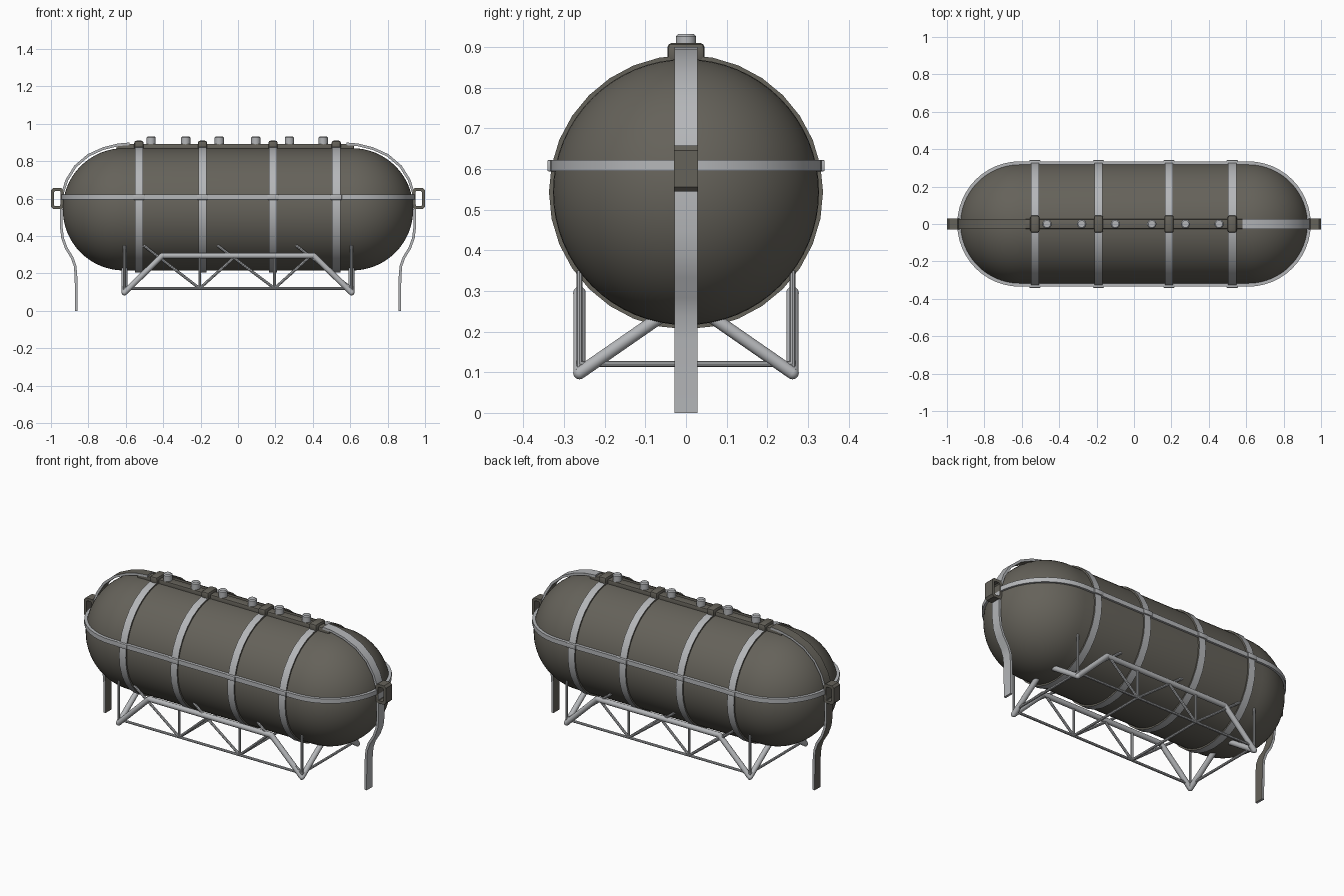
import bpy, bmesh, math
from mathutils import Vector, Matrix

if "Cube" in bpy.data.objects:
    bpy.data.objects.remove(bpy.data.objects["Cube"])

def mat(name, rgb):
    m = bpy.data.materials.new(name)
    m.diffuse_color = (*rgb, 1)
    m.use_nodes = True
    m.node_tree.nodes["Principled BSDF"].inputs["Base Color"].default_value = m.diffuse_color
    return m

OLIVE = mat("dark olive grey", (0.13, 0.122, 0.102))
GREY = mat("light grey", (0.46, 0.47, 0.485))
R, ZC, XE = 0.327, 0.543, 0.61      # tank radius, axis height, half straight length
RINGS = (-0.53, -0.19, 0.187, 0.525)

def finish(bm, name, mats, angle=35):
    bmesh.ops.recalc_face_normals(bm, faces=bm.faces[:])
    me = bpy.data.meshes.new(name)
    bm.to_mesh(me)
    bm.free()
    for m in mats:
        me.materials.append(m)
    ob = bpy.data.objects.new(name, me)
    bpy.context.collection.objects.link(ob)
    bpy.ops.object.select_all(action='DESELECT')
    ob.select_set(True)
    bpy.context.view_layer.objects.active = ob
    bpy.ops.object.shade_smooth_by_angle(angle=math.radians(angle))
    return ob

def lathe_x(name, prof, segs, mats, closed=False):
    """Revolve (x, r) points about the tank axis."""
    bm = bmesh.new()
    rows = []
    for x, r in prof:
        rows.append([bm.verts.new((x, r * math.cos(2 * math.pi * i / segs), ZC + r * math.sin(2 * math.pi * i / segs)))
                     for i in range(segs)])
    n = len(rows)
    for j in range(n if closed else n - 1):
        a, b = rows[j], rows[(j + 1) % n]
        for i in range(segs):
            k = (i + 1) % segs
            f = bm.faces.new((a[i], a[k], b[k], b[i]))
            if closed and j != 1:
                f.material_index = 1
    bmesh.ops.remove_doubles(bm, verts=bm.verts[:], dist=1e-5)
    return finish(bm, name, mats)

def ribbon(name, pts, thick, half, place, outer, inner, side, closed=False):
    """Flat strap along a 2D path; place(u, v, w) maps to 3D, w across the width."""
    bm = bmesh.new()
    rows, n = [], len(pts)
    for i, p in enumerate(pts):
        a = Vector(pts[(i - 1) % n] if closed or i else p)
        b = Vector(pts[(i + 1) % n] if closed or i < n - 1 else p)
        t = (b - a).normalized()
        nrm = Vector((-t.y, t.x)) * thick / 2
        p = Vector(p)
        rows.append([bm.verts.new(place(*(p + s * nrm), w)) for s, w in ((1, -half), (1, half), (-1, half), (-1, -half))])
    mats = [GREY, OLIVE]
    cols = [mats.index(c) for c in (outer, side, inner, side)]
    for i in range(n if closed else n - 1):
        a, b = rows[i], rows[(i + 1) % n]
        for k in range(4):
            f = bm.faces.new((a[k], a[(k + 1) % 4], b[(k + 1) % 4], b[k]))
            f.material_index = cols[k]
    if not closed:
        bm.faces.new(rows[0])
        bm.faces.new(rows[-1])
    return finish(bm, name, mats)

def tubes(name, segments, r, segs=12, joints=()):
    """Round bars between point pairs, with ball joints."""
    bm = bmesh.new()
    for a, b in segments:
        a, b = Vector(a), Vector(b)
        d = b - a
        m = Matrix.Translation((a + b) / 2) @ d.to_track_quat('Z', 'Y').to_matrix().to_4x4()
        bmesh.ops.create_cone(bm, cap_ends=True, segments=segs, radius1=r, radius2=r, depth=d.length, matrix=m)
    for j in joints:
        bmesh.ops.create_uvsphere(bm, u_segments=segs, v_segments=8, radius=r, matrix=Matrix.Translation(j))
    return finish(bm, name, [GREY])

def box(name, x, y, z, m, bevel=0.006):
    bm = bmesh.new()
    c = [(q[0] + q[1]) / 2 for q in (x, y, z)]
    s = [q[1] - q[0] for q in (x, y, z)]
    bmesh.ops.create_cube(bm, size=1, matrix=Matrix.Translation(c) @ Matrix.Diagonal((*s, 1)))
    bmesh.ops.bevel(bm, geom=bm.edges[:], offset=bevel, segments=2, affect='EDGES', profile=0.5)
    return finish(bm, name, [m])

# Tank shell with hemispherical ends
arc = [(XE + R * math.sin(a), R * math.cos(a)) for a in (math.pi / 2 * i / 16 for i in range(17))]
lathe_x("tank_shell", [(-x, r) for x, r in reversed(arc)] + arc, 64, [OLIVE])

# Hoops round the tank, with clamps on top and keepers over the side band
for i, x in enumerate(RINGS):
    w = 0.022
    lathe_x(f"hoop_{i}", [(x - w, 0.318), (x - w, 0.337), (x + w, 0.337), (x + w, 0.318)], 32, [GREY, OLIVE], True)
    box(f"hoop_clamp_{i}", (x - 0.025, x + 0.025), (-0.046, 0.046), (0.862, 0.91), OLIVE, 0.012)
    for s in (-1, 1):
        box(f"band_keeper_{i}_{s}", (x - 0.03, x + 0.03), sorted((s * 0.31, s * 0.341)), (0.594, 0.622), GREY, 0.003)

# Horizontal band round the whole tank
rb = 0.326
loop = []
for cx, a0 in ((XE, 90), (-XE, 270)):
    for i in range(25):
        a = math.radians(a0 - i * 7.5)
        loop.append((cx + rb * math.cos(a), rb * math.sin(a)))
ribbon("side_band", loop, 0.018, 0.0135, lambda u, v, w: (u, v, 0.608 + w), GREY, GREY, GREY, True)

# Rail along the top with round studs
box("top_rail", (-0.65, 0.62), (-0.026, 0.026), (0.855, 0.893), OLIVE, 0.005)
for i, x in enumerate((-0.465, -0.28, -0.10, 0.095, 0.275, 0.455)):
    bm = bmesh.new()
    bmesh.ops.create_cone(bm, cap_ends=True, segments=16, radius1=0.025, radius2=0.025, depth=0.05,
                          matrix=Matrix.Translation((x, 0, 0.907)))
    top = [e for e in bm.edges if all(v.co.z > 0.93 for v in e.verts)]
    bmesh.ops.bevel(bm, geom=top, offset=0.006, segments=1, affect='EDGES')
    finish(bm, f"top_stud_{i}", [GREY])

# End straps that run over the ends and hang down to the ground
path = [(0.58, 0.893), (0.64, 0.888), (0.72, 0.868), (0.80, 0.832), (0.87, 0.772), (0.915, 0.70), (0.938, 0.63),
        (0.945, 0.55), (0.945, 0.45), (0.938, 0.39), (0.918, 0.335), (0.887, 0.285), (0.871, 0.24), (0.866, 0.18),
        (0.865, 0.0)]
for s, label, outer in ((1, "right", GREY), (-1, "left", OLIVE)):
    ribbon(f"end_strap_{label}", path, 0.014, 0.028, lambda u, v, w: (s * u, w, v), outer, OLIVE, GREY)
    # Loop handle on the strap
    bm = bmesh.new()
    frames = []
    for y in (-0.03, 0.03):
        for inset in (0, 0.016):
            x0, x1, z0, z1 = 0.932 + inset, 1.0 - inset, 0.544 + inset, 0.657 - inset
            c = 0.012 if inset == 0 else 0.006
            frames.append([bm.verts.new((s * x, y, z)) for x, z in (
                (x0 + c, z0), (x1 - c, z0), (x1, z0 + c), (x1, z1 - c),
                (x1 - c, z1), (x0 + c, z1), (x0, z1 - c), (x0, z0 + c))])
    fo, fi, bo, bi = frames
    for a, b in ((fo, fi), (fi, bi), (bi, bo), (bo, fo)):
        for k in range(8):
            j = (k + 1) % 8
            bm.faces.new((a[k], a[j], b[j], b[k]))
    finish(bm, f"end_handle_{label}", [OLIVE])

# Support frame: thick side tubes and corner braces
Y, ZB, ZT, X0 = 0.262, 0.12, 0.295, 0.607
for s, label in ((-1, "front"), (1, "back")):
    y = s * Y
    p = [(-X0, y, 0.098), (-0.405, y, ZT), (0.405, y, ZT), (X0, y, 0.098)]
    ends = [(e, (e[0], s * 0.06, 0.238)) for e in (p[0], p[3])]
    tubes(f"{label}_frame_tube", list(zip(p, p[1:])) + ends, 0.0155, 14, p)
    # Thin truss bars
    t = [((-X0, y, ZB), (X0, y, ZB))]
    t += [((x, y, 0.1), (x, y, 0.35)) for x in (-X0, X0)]
    t += [((x, y, ZB), (x, y, ZT)) for x in (-0.205, 0.195)]
    t += [((-0.505, y, 0.35), (-0.205, y, ZB)), ((-0.11, y, 0.35), (0.195, y, ZB)), ((0.31, y, 0.35), (X0, y, ZB)),
          ((-0.205, y, ZB), (-0.01, y, ZT)), ((0.195, y, ZB), (0.39, y, ZT))]
    tubes(f"{label}_truss_bars", t, 0.0075, 8)
tubes("cross_bars", [((x, -Y, ZB), (x, Y, ZB)) for x in (-X0, -0.205, 0.195, X0)], 0.0075, 8)
